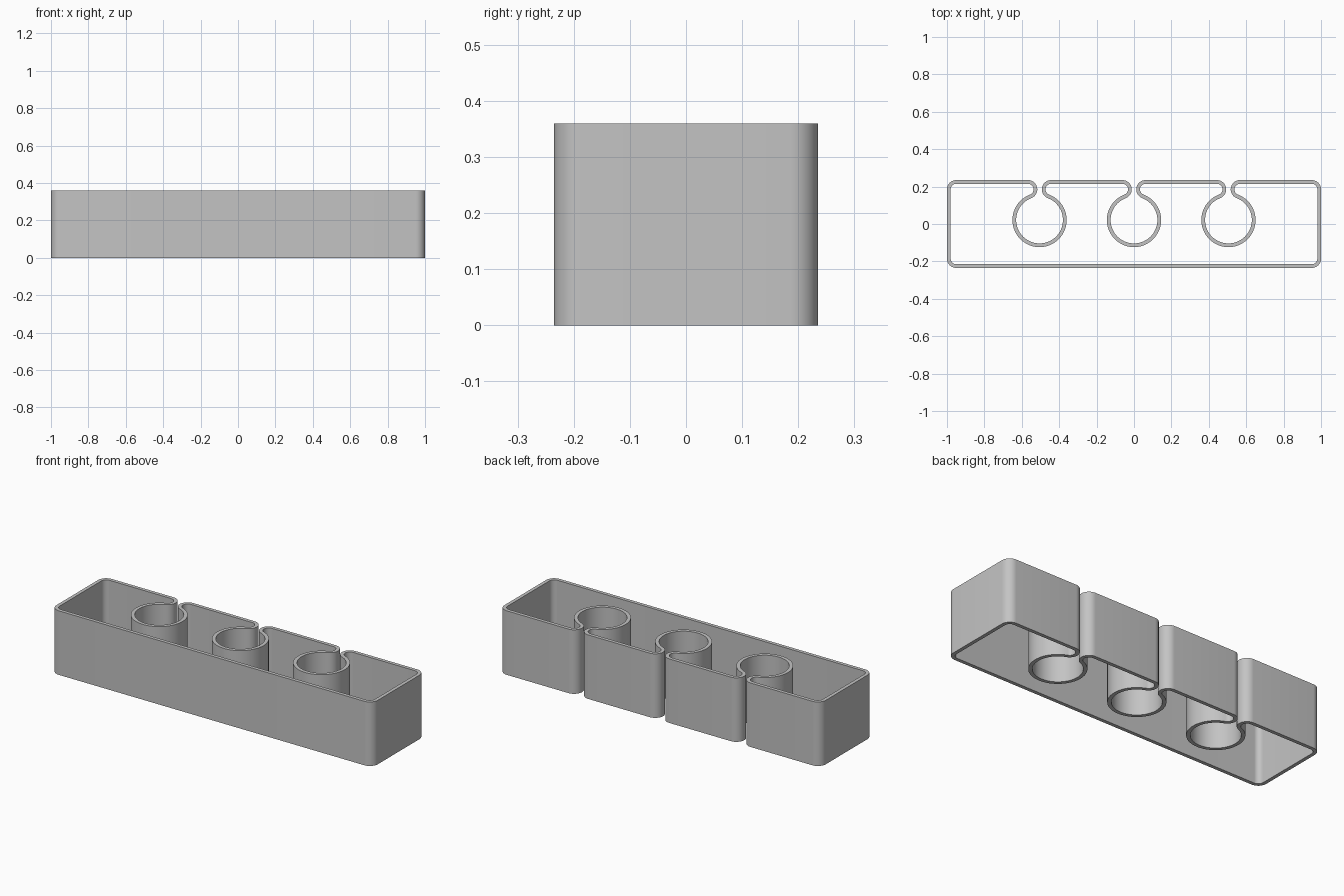
import bpy
import bmesh
from math import sin, cos, radians, degrees, atan2, sqrt

cube = bpy.data.objects.get("Cube")
if cube:
    bpy.data.objects.remove(cube, do_unlink=True)

HALF_X, HALF_Y, HEIGHT = 1.0, 0.235, 0.36
WALL = 0.02          # wall thickness
BEND = 0.05          # outside radius of corners and slot lips
BORE = 0.125         # inside radius of the round holders
HALF_GAP = 0.012     # half the slot opening
HOLDERS = (0.505, 0.0, -0.505)

cx, cy = HALF_X - BEND, HALF_Y - BEND
lip = HALF_GAP + BEND
drop = sqrt((BORE + BEND) ** 2 - lip ** 2)
turn = degrees(atan2(drop, lip))

outside, inside = [], []


def arc(x, y, radius, inner_radius, start, end, steps):
    """Add matching points of the two wall faces along one bend."""
    for i in range(steps + 1):
        a = radians(start + (end - start) * i / steps)
        outside.append((x + radius * cos(a), y + radius * sin(a)))
        inside.append((x + inner_radius * cos(a), y + inner_radius * sin(a)))


def bend(x, y, start, end, steps=12):
    arc(x, y, BEND, BEND - WALL, start, end, steps)


# Wall path: front corners, back right-hand end, slots and holders, last corner
bend(-cx, -cy, 180, 270)
bend(cx, -cy, 270, 360)
bend(cx, cy, 0, 90)
for x in HOLDERS:
    bend(x + lip, cy, 90, 180 + turn, 20)
    # The holder starts and ends on the lip points, so drop the shared ones
    outside.pop()
    inside.pop()
    arc(x, cy - drop, BORE, BORE + WALL, turn, -180 - turn, 64)
    outside.pop()
    inside.pop()
    bend(x - lip, cy, -turn, 90, 20)
bend(-cx, cy, 90, 180)

# Extrude the closed wall, open at top and bottom
bm = bmesh.new()
rings = [[bm.verts.new((px, py, z)) for px, py in loop]
         for loop, z in ((outside, 0), (outside, HEIGHT), (inside, HEIGHT), (inside, 0))]
count = len(outside)
for k in range(4):
    a, b = rings[k], rings[(k + 1) % 4]
    for i in range(count):
        j = (i + 1) % count
        bm.faces.new((a[i], a[j], b[j], b[i]))
bmesh.ops.recalc_face_normals(bm, faces=bm.faces[:])
mesh = bpy.data.meshes.new("holder_wall")
bm.to_mesh(mesh)
bm.free()

wall = bpy.data.objects.new("holder_wall", mesh)
bpy.context.collection.objects.link(wall)

# Single grey material
grey = bpy.data.materials.new("grey")
grey.use_nodes = True
color = (0.55, 0.55, 0.55, 1.0)
grey.diffuse_color = color
grey.node_tree.nodes["Principled BSDF"].inputs["Base Color"].default_value = color
mesh.materials.append(grey)

bpy.ops.object.select_all(action='DESELECT')
wall.select_set(True)
bpy.context.view_layer.objects.active = wall
bpy.ops.object.shade_smooth_by_angle(angle=radians(30))
